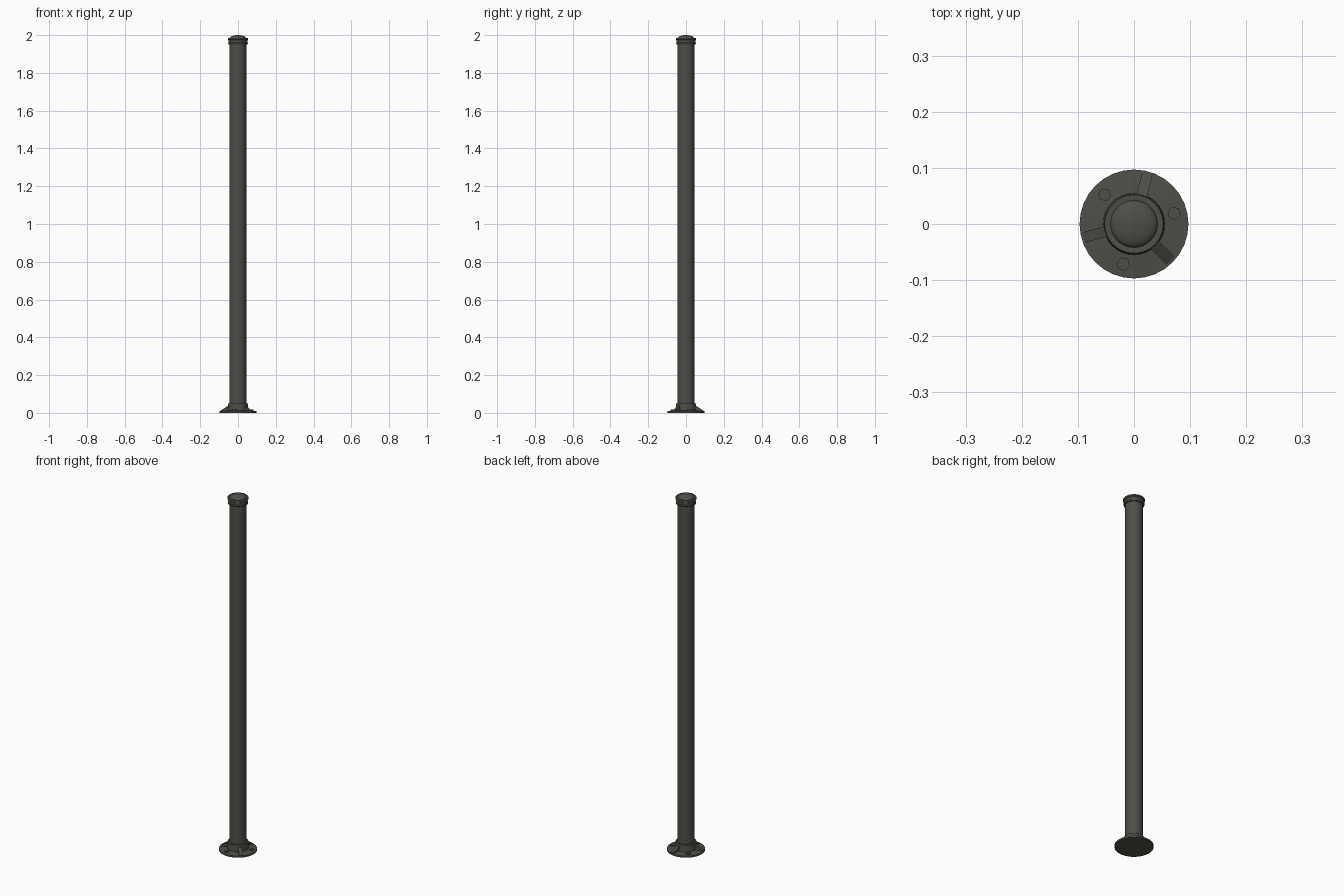
import bpy, bmesh, math
from mathutils import Matrix

if "Cube" in bpy.data.objects:
    bpy.data.objects.remove(bpy.data.objects["Cube"])

SEG = 32
paint = bpy.data.materials.new("dark grey paint")
paint.diffuse_color = (0.078, 0.078, 0.066, 1)
paint.use_nodes = True
paint.node_tree.nodes["Principled BSDF"].inputs["Base Color"].default_value = paint.diffuse_color


def finish(name, bm, smooth=True):
    bmesh.ops.recalc_face_normals(bm, faces=bm.faces)
    mesh = bpy.data.meshes.new(name)
    bm.to_mesh(mesh)
    bm.free()
    mesh.materials.append(paint)
    ob = bpy.data.objects.new(name, mesh)
    bpy.context.collection.objects.link(ob)
    if smooth:
        bpy.ops.object.select_all(action='DESELECT')
        ob.select_set(True)
        bpy.context.view_layer.objects.active = ob
        bpy.ops.object.shade_smooth_by_angle(angle=math.radians(35))
    return ob


def lathe(name, profile):
    """Revolve (radius, z) points around z; radius 0 closes the end."""
    bm = bmesh.new()
    verts = [bm.verts.new((r, 0, z)) for r, z in profile]
    edges = [bm.edges.new(p) for p in zip(verts, verts[1:])]
    bmesh.ops.spin(bm, geom=verts + edges, axis=(0, 0, 1), cent=(0, 0, 0),
                   angle=2 * math.pi, steps=SEG, use_merge=True)
    bmesh.ops.remove_doubles(bm, verts=bm.verts, dist=1e-5)
    return finish(name, bm)


# Main tube
lathe("pole", [(0, 0.005), (0.044, 0.005), (0.044, 1.97), (0, 1.97)])

# Round floor flange with the socket collar
lathe("base_flange", [(0, 0), (0.097, 0), (0.097, 0.009), (0.055, 0.013),
                      (0.053, 0.049), (0.051, 0.051), (0.043, 0.051)])

# Domed cap with a grooved rim
dome = [(0.042 * math.cos(a), 1.985 + 0.015 * math.sin(a))
        for a in (i * math.pi / 12 for i in range(6))]
lathe("top_cap", [(0.043, 1.951), (0.051, 1.951), (0.052, 1.953), (0.052, 1.958),
                  (0.049, 1.961), (0.049, 1.973), (0.054, 1.977), (0.054, 1.983),
                  (0.052, 1.986)] + dome + [(0, 2.0)])

# Three sloped ribs and three hexagonal bolts, alternating around the flange
for i in range(3):
    bm = bmesh.new()
    side = [(0.048, 0.006), (0.092, 0.006), (0.092, 0.012), (0.054, 0.036), (0.048, 0.036)]
    face = bm.faces.new([bm.verts.new((x, -0.0095, z)) for x, z in side])
    ext = bmesh.ops.extrude_face_region(bm, geom=[face])["geom"]
    bmesh.ops.translate(bm, vec=(0, 0.019, 0),
                        verts=[v for v in ext if isinstance(v, bmesh.types.BMVert)])
    bmesh.ops.rotate(bm, verts=bm.verts, cent=(0, 0, 0),
                     matrix=Matrix.Rotation(math.radians(75 + 120 * i), 3, 'Z'))
    finish(f"base_rib_{i + 1}", bm, smooth=False)

    bm = bmesh.new()
    turn = Matrix.Rotation(math.radians(15 + 120 * i), 4, 'Z')
    bmesh.ops.create_cone(bm, cap_ends=True, segments=6, radius1=0.012, radius2=0.012,
                          depth=0.012,
                          matrix=turn @ Matrix.Translation((0.074, 0, 0.011)))
    finish(f"base_bolt_{i + 1}", bm, smooth=False)
